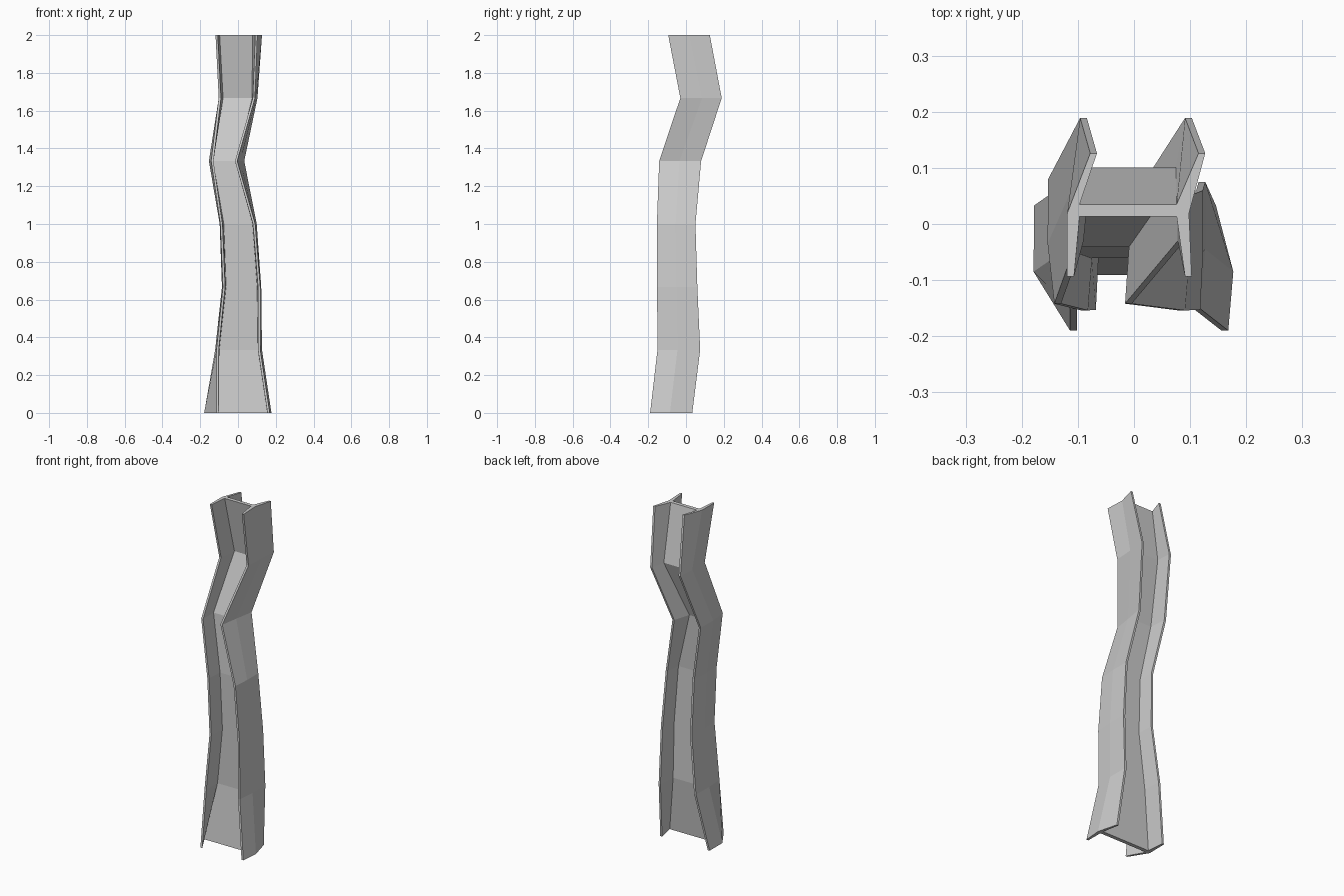
import bpy, bmesh

if "Cube" in bpy.data.objects:
    bpy.data.objects.remove(bpy.data.objects["Cube"])

# Each ring: flange centre x at front / middle / back (left, right), then y of front, middle, back
RINGS = [
    ((-0.108, -0.168, -0.172), (0.162, 0.166, 0.140), (-0.190, -0.080, 0.033)),
    ((-0.108, -0.110, -0.112), (0.112, 0.116, 0.121), (-0.151, -0.040, 0.075)),
    ((-0.074, -0.074, -0.074), (0.112, 0.112, 0.117), (-0.153, -0.045, 0.060)),
    ((-0.088, -0.086, -0.084), (0.085, 0.088, 0.092), (-0.154, -0.050, 0.050)),
    ((-0.136, -0.143, -0.147), (-0.010, 0.002, 0.027), (-0.142, -0.030, 0.080)),
    ((-0.096, -0.090, -0.090), (0.084, 0.086, 0.097), (-0.030, 0.090, 0.189)),
    ((-0.113, -0.108, -0.072), (0.097, 0.087, 0.121), (-0.094, 0.024, 0.126)),
]
TIP, MID, WEB = 0.006, 0.011, 0.011   # half thicknesses


def section(left, right, ys):
    """H-shaped outline with tapered, kinked flanges joined by a web."""
    f, m, b = ys
    l, r = left, right
    return [
        (l[0] - TIP, f), (l[0] + TIP, f),
        (l[1] + MID, m - WEB), (r[1] - MID, m - WEB),
        (r[0] - TIP, f), (r[0] + TIP, f),
        (r[1] + MID, m - 0.005), (r[2] + TIP, b), (r[2] - TIP, b),
        (r[1] - MID, m + WEB), (l[1] + MID, m + WEB),
        (l[2] + TIP, b), (l[2] - TIP, b), (l[1] - MID, m - 0.005),
    ]


# Bent beam lofted through the evenly spaced rings
bm = bmesh.new()
loops = []
for i, ring in enumerate(RINGS):
    z = 2.0 * i / (len(RINGS) - 1)
    loops.append([bm.verts.new((x, y, z)) for x, y in section(*ring)])
n = len(loops[0])
for lower, upper in zip(loops, loops[1:]):
    for k in range(n):
        j = (k + 1) % n
        bm.faces.new((lower[k], lower[j], upper[j], upper[k]))

# End caps: web plus four flange halves
for loop in (loops[0], loops[-1]):
    for ids in ((2, 3, 9, 10), (0, 1, 2, 13), (10, 11, 12, 13), (2, 10, 13),
                (3, 4, 5, 6), (6, 7, 8, 9), (3, 6, 9)):
        bm.faces.new([loop[i] for i in ids])
bmesh.ops.recalc_face_normals(bm, faces=bm.faces[:])

mesh = bpy.data.meshes.new("bent_beam")
bm.to_mesh(mesh)
bm.free()
beam = bpy.data.objects.new("bent_beam", mesh)
bpy.context.collection.objects.link(beam)
